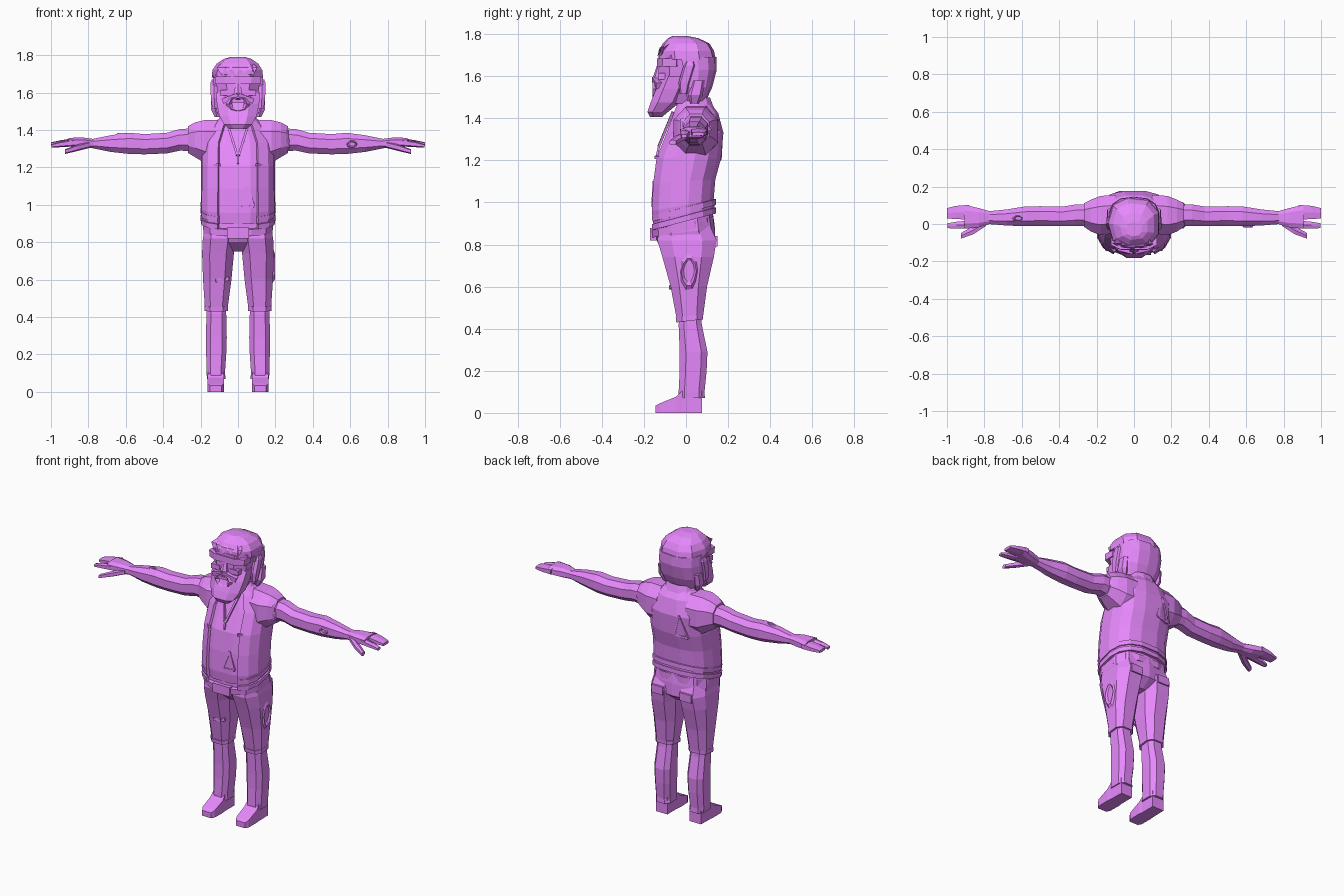
import bpy, bmesh, math, random
from mathutils import Vector

random.seed(4)
orchid = bpy.data.materials.new("orchid")
orchid.diffuse_color = (.80, .25, .98, 1)

def make(name, verts, faces, mirror=False, thick=0):
    me = bpy.data.meshes.new(name)
    me.from_pydata([tuple(v) for v in verts], [], faces)
    bm = bmesh.new()
    bm.from_mesh(me)
    bmesh.ops.recalc_face_normals(bm, faces=bm.faces)
    bm.to_mesh(me)
    bm.free()
    me.materials.append(orchid)
    ob = bpy.data.objects.new(name, me)
    bpy.context.collection.objects.link(ob)
    if thick:
        s = ob.modifiers.new("thickness", 'SOLIDIFY')
        s.thickness, s.offset = thick, 0
    if mirror:
        m = ob.modifiers.new("mirror", 'MIRROR')
        m.use_axis[0] = True
    return ob

def loft(name, rings, axis='z', n=8, p=2.8, arc=None, mirror=False, thick=0, grow=0):
    """Skin rings (t, a0, a1, b0, b1, tilt) along an axis; arc leaves the tube open."""
    if arc:
        angs = [math.radians(arc[0] + (arc[1] - arc[0]) * i / (n - 1)) for i in range(n)]
    else:
        angs = [2 * math.pi * (i + .5) / n for i in range(n)]
    sup = lambda v: math.copysign(abs(v) ** (2 / p), v)
    prof = [(sup(math.cos(a)), sup(math.sin(a))) for a in angs]
    if not arc:
        mx, my = max(q[0] for q in prof), max(q[1] for q in prof)
        prof = [(q[0] / mx, q[1] / my) for q in prof]
    verts, faces = [], []
    for r in rings:
        t, a0, a1, b0, b1 = r[:5]
        tilt = r[5] if len(r) > 5 else 0
        for c, s in prof:
            a = (a0 + a1) / 2 + c * ((a1 - a0) / 2 + grow)
            b = (b0 + b1) / 2 + s * ((b1 - b0) / 2 + grow)
            verts.append({'z': (a, b, t + tilt * b), 'x': (t, a, b), 'y': (a, t, b)}[axis])
    for k in range(len(rings) - 1):
        for i in range(n - 1 if arc else n):
            j = (i + 1) % n
            faces.append((k * n + i, k * n + j, (k + 1) * n + j, (k + 1) * n + i))
    if not arc:
        faces += [tuple(range(n)), tuple(range(len(verts) - n, len(verts)))]
    return make(name, verts, faces, mirror, thick)

def sym(rows):
    """Rows (z, half width, y0, y1, tilt) to rings centred on x = 0."""
    return [(r[0], -r[1], r[1], *r[2:]) for r in rows]

def bar(name, a, b, w, mirror=False):
    """Square strip between two points."""
    a, b = Vector(a), Vector(b)
    d = (b - a).normalized()
    u = d.cross(Vector((0.01, 1, 0.02))).normalized() * w / 2
    v = d.cross(u).normalized() * w / 2
    vs = [q + s * u + t * v for q in (a, b) for s, t in ((-1, -1), (1, -1), (1, 1), (-1, 1))]
    fs = [(0, 1, 2, 3), (4, 5, 6, 7)] + [(i, (i + 1) % 4, 4 + (i + 1) % 4, 4 + i) for i in range(4)]
    return make(name, vs, fs, mirror)

def box(name, x0, x1, y0, y1, z0, z1, mirror=False):
    return loft(name, [(z0, x0, x1, y0, y1), (z1, x0, x1, y0, y1)], n=4, mirror=mirror)

def ragged_hole(name, c, u, v, ru, rv, lift=.012, n=10):
    """Torn raised rim around a sunken middle."""
    c, u, v = Vector(c), Vector(u), Vector(v)
    w = u.cross(v)
    vs = [c - w * .004]
    for rad, h in ((.5, 0), (.72, lift), (1, -.004)):
        for i in range(n):
            k = rad * random.uniform(.82, 1.08)
            a = 2 * math.pi * i / n
            vs.append(c + u * ru * k * math.cos(a) + v * rv * k * math.sin(a) + w * h)
    fs = [(0, 1 + i, 1 + (i + 1) % n) for i in range(n)]
    for k in range(2):
        fs += [(1 + k * n + i, 1 + k * n + (i + 1) % n, 1 + (k + 1) * n + (i + 1) % n, 1 + (k + 1) * n + i)
               for i in range(n)]
    return make(name, vs, fs)

# torso: shirt, open vest, hem bands, collar
torso = sym([(.94, .19, -.165, .135, .27), (.99, .197, -.172, .13, .2), (1.1, .195, -.166, .138, .08),
             (1.21, .195, -.15, .165), (1.33, .19, -.10, .176), (1.42, .14, -.065, .152),
             (1.465, .09, -.045, .118)])
loft("shirt", torso, n=12, p=2.6, grow=-.01)
loft("vest", torso, n=14, p=2.6, arc=(-63, 243), thick=.016, grow=-.004)
for z in (.925, .965):
    loft("vest_hem", sym([(z - .014, .193, -.166, .138, .27), (z + .014, .195, -.168, .137, .27)]),
         n=14, p=2.6, arc=(-63, 243), thick=.016)
loft("vest_collar", sym([(1.44, .10, -.055, .125, .1), (1.485, .08, -.035, .108, .1)]),
     n=10, p=2.3, arc=(-50, 230), thick=.018)
bar("neckline", (.055, -.062, 1.43), (.004, -.13, 1.265), .012, True)
bar("neck_slit", (0, -.125, 1.28), (0, -.139, 1.22), .01)
bar("chest_seam", (.10, -.146, 1.215), (.178, -.06, 1.205), .014, True)
loft("sleeve", [(.10, -.05, .155, 1.22, 1.455), (.18, -.06, .15, 1.225, 1.453), (.23, -.04, .13, 1.255, 1.44),
                (.268, -.015, .11, 1.278, 1.42)], 'x', n=8, p=2.3, mirror=True)

# tears in the shirt and the back of the vest
for nm, pts in (("front_tear", [(.005, -.158, .985), (.085, -.158, .99), (.05, -.152, 1.10)]),
                ("back_tear", [(-.12, .152, 1.2), (-.035, .163, 1.21), (-.07, .17, 1.34)])):
    for i in range(3):
        bar(nm, pts[i], pts[(i + 1) % 3], .013)

# arms and hands
loft("arm", [(.22, -.01, .105, 1.285, 1.41), (.31, -.01, .105, 1.29, 1.405), (.38, -.012, .093, 1.275, 1.385),
             (.5, -.01, .095, 1.27, 1.378), (.58, -.012, .094, 1.272, 1.385), (.68, -.008, .078, 1.283, 1.372),
             (.78, .0, .068, 1.303, 1.352)], 'x', n=8, p=2.3, mirror=True)
loft("palm", [(.77, 0, .068, 1.303, 1.352), (.83, -.018, .085, 1.302, 1.36), (.905, -.025, .102, 1.312, 1.358)],
     'x', n=8, p=3, mirror=True)
loft("fingers", [(.88, .024, .102, 1.315, 1.356), (.95, .026, .097, 1.315, 1.345), (1.0, .03, .085, 1.316, 1.334)],
     'x', n=6, p=4, mirror=True)
loft("index_finger", [(.88, -.025, .018, 1.312, 1.35), (.95, -.025, .012, 1.308, 1.338), (.998, -.022, .004, 1.306, 1.324)],
     'x', n=6, mirror=True)
loft("thumb", [(.79, -.01, .03, 1.305, 1.34), (.86, -.055, -.012, 1.287, 1.322), (.925, -.078, -.048, 1.272, 1.297)],
     'x', n=6, mirror=True)

# trousers, belt, buckle
loft("hips", sym([(.75, .06, -.07, .08), (.80, .175, -.13, .14), (.86, .185, -.15, .138, .12), (.94, .18, -.15, .125, .25)]),
     n=10, p=3)
loft("belt", sym([(.865, .185, -.158, .13, .2), (.905, .187, -.162, .13, .22)]), n=12, p=2.8)
box("buckle", -.06, .06, -.17, -.14, .82, .878)
loft("thigh", [(.45, .055, .177, -.045, .08), (.6, .035, .187, -.073, .10), (.74, .022, .192, -.112, .132),
               (.82, .01, .188, -.136, .145), (.9, .02, .172, -.125, .11)], n=8, p=2.7, mirror=True)
loft("shin", [(.07, .066, .166, -.035, .09), (.1, .07, .168, -.035, .088), (.2, .063, .17, -.03, .098),
              (.29, .06, .172, -.03, .102), (.42, .063, .168, -.035, .075), (.47, .068, .165, -.03, .07)],
     n=8, p=3, mirror=True)
loft("trouser_tear", [(.435, .053, .179, -.046, .081, .12), (.46, .053, .179, -.049, .082, .12)],
     n=8, p=3, mirror=True)
bar("thigh_rip", (-.12, -.071, .595), (-.05, -.055, .605), .02)
box("back_pocket", .06, .14, .12, .149, .79, .84, True)
loft("shoe", [(-.145, .088, .15, 0, .034), (-.125, .076, .162, 0, .045), (-.045, .074, .163, 0, .078),
              (-.02, .078, .16, 0, .105), (.075, .078, .158, 0, .105)], 'y', n=4, p=20, mirror=True)

# wounds and holes
ragged_hole("thigh_hole", (.187, .015, .675), (0, 1, 0), (0, 0, 1), .05, .1)
ragged_hole("shoulder_hole", (.262, .045, 1.345), (0, 1, 0), (0, 0, 1), .085, .08, .014)
ragged_hole("forearm_wound", (.61, -.01, 1.325), (1, 0, 0), (0, 0, 1), .035, .022, .008)
ragged_hole("arm_wound", (-.62, .03, 1.379), (1, 0, 0), (0, 1, 0), .035, .018, .006)

# neck, face, beard
loft("neck", sym([(1.41, .075, -.04, .10), (1.56, .068, -.055, .085)]), n=8)
loft("face", sym([(1.47, .075, -.12, .06), (1.53, .10, -.13, .08), (1.62, .112, -.13, .09), (1.7, .12, -.128, .1)]),
     n=8, p=2.8)
loft("beard", sym([(1.405, .045, -.17, -.115), (1.43, .075, -.183, -.085), (1.475, .1, -.168, -.03),
                   (1.54, .113, -.142, .0), (1.6, .118, -.11, .0)]), n=8, p=2.6)
bpy.ops.mesh.primitive_torus_add(major_segments=8, minor_segments=4, major_radius=.045, minor_radius=.015,
                                 location=(0, -.145, 1.54), rotation=(math.pi / 2, 0, 0))
mouth = bpy.context.object
mouth.name, mouth.scale = "open_mouth", (1.1, .85, 1.0)
mouth.data.materials.append(orchid)
box("teeth", -.032, .032, -.155, -.12, 1.545, 1.562)
bar("moustache", (0, -.148, 1.585), (.08, -.128, 1.555), .028, True)
loft("nose", [(1.575, -.026, .026, -.158, -.11), (1.6, -.022, .022, -.155, -.11), (1.65, -.012, .012, -.138, -.11)],
     n=6)
box("cheek", .035, .095, -.134, -.1, 1.585, 1.615, True)
loft("brow", sym([(1.645, .122, -.138, -.02), (1.685, .124, -.137, -.02)]), n=8, p=3.2)

# hair: crown, shaggy back, side locks, ears, fringe spikes
loft("hair_crown", sym([(1.68, .134, -.13, .142), (1.72, .13, -.13, .133), (1.755, .108, -.11, .112),
                        (1.78, .072, -.085, .06), (1.79, .04, -.065, .01)]), n=9, p=2.5)
loft("hair_back", sym([(1.485, .10, -.03, .085), (1.55, .125, -.06, .115), (1.63, .128, -.08, .136),
                       (1.69, .126, -.1, .134)]), n=9, p=2.6, arc=(-15, 195), thick=.02)
loft("hair_fill", sym([(1.52, .09, 0, .09), (1.69, .115, -.05, .12)]), n=8)
loft("side_lock", [(1.47, .1, .125, .02, .06), (1.51, .1, .145, .01, .08), (1.58, .105, .142, .03, .09)],
     n=6, mirror=True)
loft("ear", [(1.515, .11, .138, -.03, .005), (1.57, .11, .145, -.035, .02), (1.65, .11, .148, -.012, .045),
             (1.67, .11, .14, .0, .04)], n=6, p=3.5, mirror=True)
for i, x in enumerate((-.09, -.05, -.01, .035, .08)):
    y = -.128 + abs(x) * .25
    make("fringe_spike", [(x - .024, y, 1.735), (x + .024, y, 1.735), (x, y - .01, 1.695 + .008 * (i % 2)),
                          (x, y + .03, 1.755)], [(0, 1, 2), (0, 3, 1), (0, 2, 3), (1, 3, 2)])
